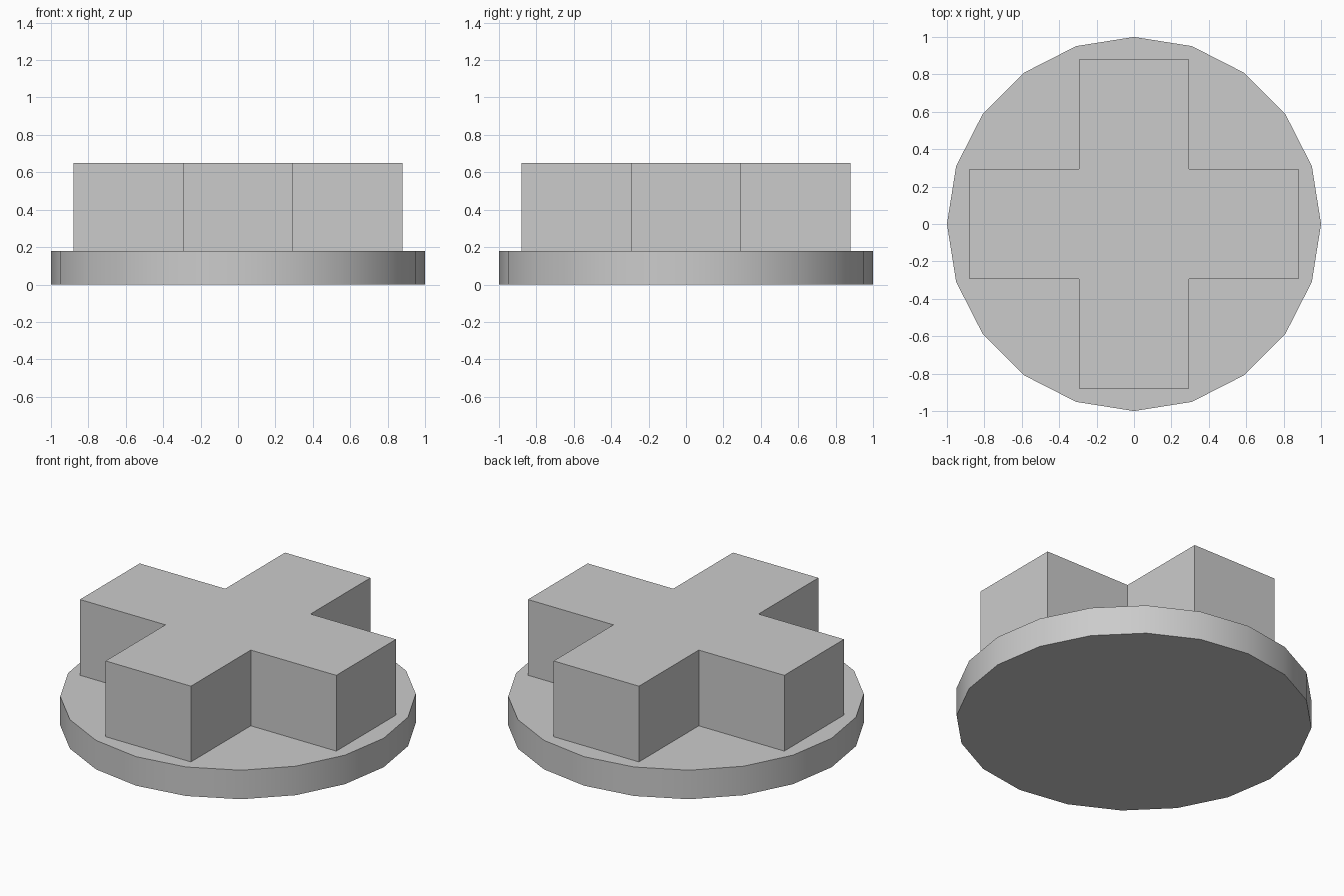
import bpy
import bmesh
import math
from mathutils import Matrix

cube = bpy.data.objects.get("Cube")
if cube:
    bpy.data.objects.remove(cube, do_unlink=True)

GREY = (0.6, 0.6, 0.6, 1.0)
grey = bpy.data.materials.new("plain_grey")
grey.use_nodes = True
grey.diffuse_color = GREY
grey.node_tree.nodes["Principled BSDF"].inputs["Base Color"].default_value = GREY

BASE_TOP = 0.18
CROSS_TOP = 0.65
ARM = 0.88      # reach of each arm from the centre
HALF = 0.293    # half the arm width

# Round base with twenty sides
bpy.ops.mesh.primitive_cylinder_add(vertices=20, radius=1, depth=BASE_TOP,
                                    location=(0, 0, BASE_TOP / 2))
base = bpy.context.object
base.name = "round_base"
base.data.materials.append(grey)
bpy.ops.object.shade_smooth_by_angle(angle=math.radians(30))

# Raised cross: one arm corner repeated by quarter turns, then extruded
bm = bmesh.new()
outline = []
for quarter in range(4):
    turn = Matrix.Rotation(quarter * math.pi / 2, 3, "Z")
    for corner in ((ARM, -HALF, BASE_TOP), (ARM, HALF, BASE_TOP), (HALF, HALF, BASE_TOP)):
        outline.append(bm.verts.new(turn @ bm.verts.new(corner).co))
bmesh.ops.delete(bm, geom=[v for v in bm.verts if v not in outline], context="VERTS")
floor = bm.faces.new(outline)
walls = bmesh.ops.extrude_face_region(bm, geom=[floor], use_keep_orig=True)
top = [v for v in walls["geom"] if isinstance(v, bmesh.types.BMVert)]
bmesh.ops.translate(bm, verts=top, vec=(0, 0, CROSS_TOP - BASE_TOP))
bmesh.ops.recalc_face_normals(bm, faces=bm.faces)
mesh = bpy.data.meshes.new("raised_cross")
bm.to_mesh(mesh)
bm.free()
mesh.materials.append(grey)
cross = bpy.data.objects.new("raised_cross", mesh)
bpy.context.collection.objects.link(cross)
